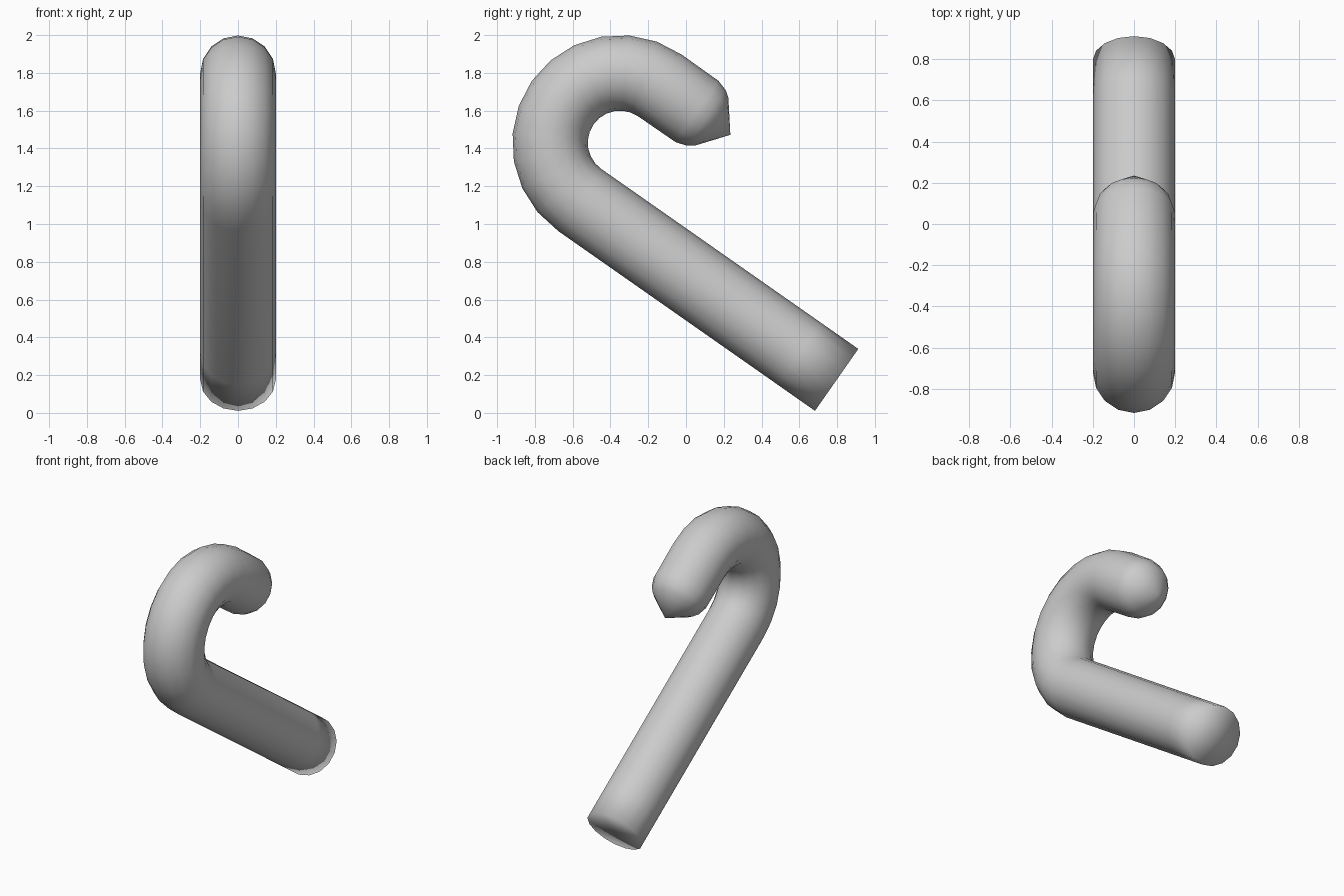
import bpy, bmesh
from math import sin, cos, pi, radians
from mathutils import Vector

if "Cube" in bpy.data.objects:
    bpy.data.objects.remove(bpy.data.objects["Cube"])

SIDES = 16
TUBE = 0.2                      # tube radius
BEND = 0.37                     # centre-line radius of the hook
TILT = radians(55)              # direction across the shaft in the YZ plane
CENTRE = Vector((0, -0.35, 1.43))


def across(a):
    return Vector((0, cos(a), sin(a)))


down = Vector((0, sin(TILT), -cos(TILT)))   # along the shaft towards its foot
normal = across(TILT)
rings = []                      # (centre, outward direction, radius)

# straight shaft, from the foot up
shaft_top = CENTRE - normal * BEND
for s in (1.66, 1.42):
    rings.append((shaft_top + down * s, -normal, TUBE))

# half-circle hook
for i in range(13):
    n = across(TILT + pi - pi * i / 12)
    rings.append((CENTRE + n * BEND, n, TUBE))

# short straight end with rounded shoulder
hook_end = CENTRE + normal * BEND
for s, r in ((0.24, 0.198), (0.30, 0.179), (0.335, 0.153)):
    rings.append((hook_end + down * s, normal, r))

bm = bmesh.new()
loops = []
for c, n, r in rings:
    loops.append([bm.verts.new(c + r * (n * cos(2 * pi * k / SIDES)
                  + Vector((1, 0, 0)) * sin(2 * pi * k / SIDES)))
                  for k in range(SIDES)])
for a, b in zip(loops, loops[1:]):
    for k in range(SIDES):
        j = (k + 1) % SIDES
        bm.faces.new((a[k], a[j], b[j], b[k]))

# flat foot cap and pointed hook tip
for loop, point in ((loops[0], rings[0][0]), (loops[-1], hook_end + down * 0.455)):
    tip = bm.verts.new(point)
    for k in range(SIDES):
        bm.faces.new((loop[k], loop[(k + 1) % SIDES], tip))

bmesh.ops.recalc_face_normals(bm, faces=bm.faces)
for f in bm.faces:
    f.smooth = True
mesh = bpy.data.meshes.new("hooked_cane")
bm.to_mesh(mesh)
bm.free()
cane = bpy.data.objects.new("hooked_cane", mesh)
bpy.context.collection.objects.link(cane)
